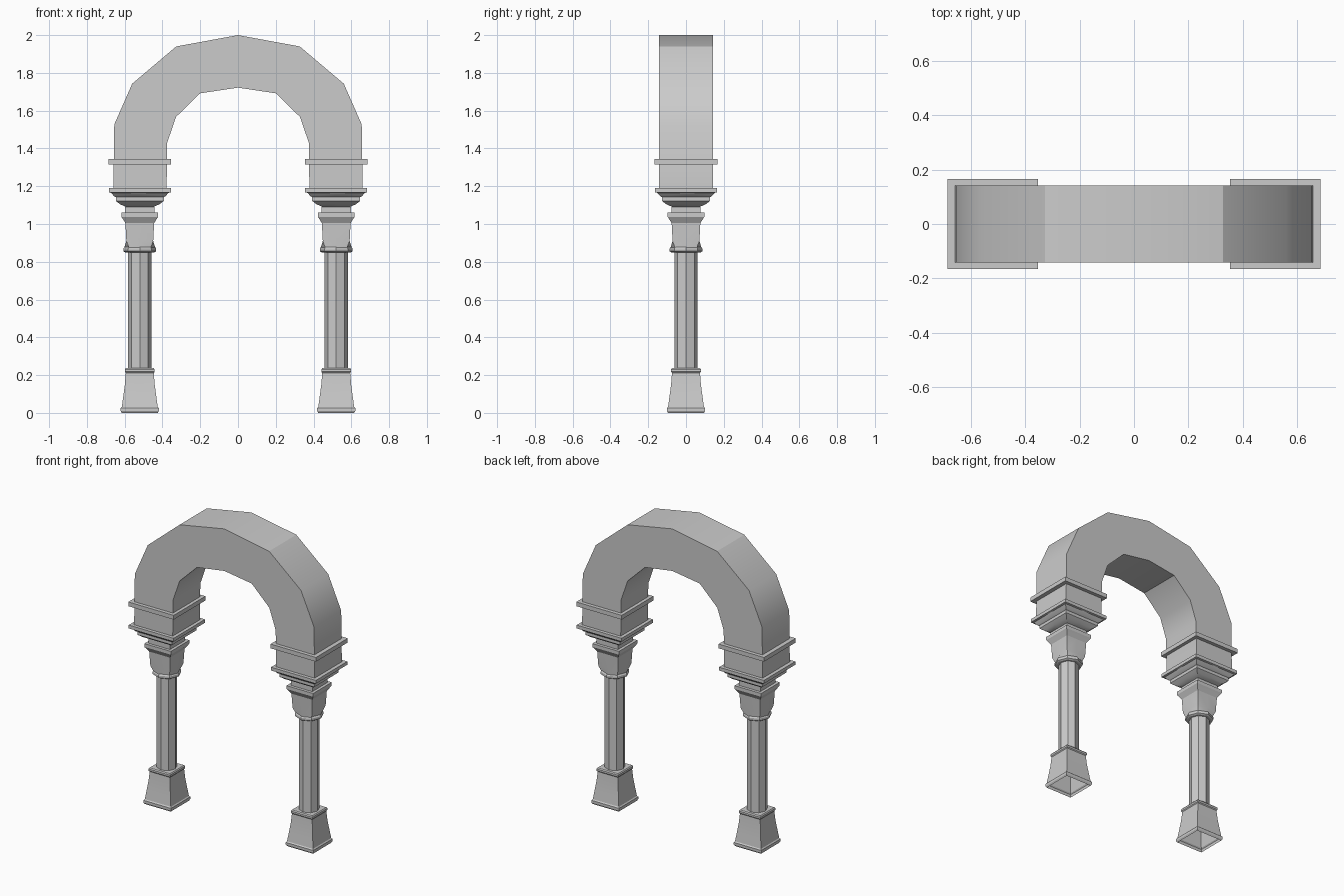
import bpy, bmesh, math

if "Cube" in bpy.data.objects:
    bpy.data.objects.remove(bpy.data.objects["Cube"])

CX = 0.52  # column centre distance from the middle


def finish(name, bm, mirror=True):
    bmesh.ops.recalc_face_normals(bm, faces=bm.faces)
    me = bpy.data.meshes.new(name)
    bm.to_mesh(me)
    bm.free()
    ob = bpy.data.objects.new(name, me)
    bpy.context.collection.objects.link(ob)
    if mirror:
        ob.modifiers.new("mirror", "MIRROR")
    bpy.ops.object.select_all(action="DESELECT")
    ob.select_set(True)
    bpy.context.view_layer.objects.active = ob
    bpy.ops.object.shade_smooth_by_angle(angle=math.radians(29))
    return ob


def loft(name, profile, cap_bottom=True):
    """Stack of 8-point rings: (half width, z, is_square)."""
    bm = bmesh.new()
    rings = []
    for r, z, square in profile:
        ring = []
        for i in range(8):
            a = i * math.pi / 4
            k = r * (math.sqrt(2) if square and i % 2 else 1)
            ring.append(bm.verts.new((CX + k * math.cos(a), k * math.sin(a), z)))
        rings.append(ring)
    for lo, hi in zip(rings, rings[1:]):
        for i in range(8):
            j = (i + 1) % 8
            bm.faces.new((lo[i], lo[j], hi[j], hi[i]))
    bm.faces.new(rings[-1])
    if cap_bottom:
        bm.faces.new(rings[0])
    return finish(name, bm)


# Flared square base, open underneath
loft("column_base", [
    (0.095, 0, True), (0.101, 0.01, True), (0.101, 0.025, True), (0.095, 0.032, True),
    (0.087, 0.09, True), (0.079, 0.15, True), (0.074, 0.212, True),
    (0.079, 0.218, True), (0.079, 0.23, True), (0.074, 0.237, True)], False)

# Eight-sided shaft
loft("column_shaft", [(0.062, 0.23, False), (0.062, 0.86, False)])

# Ring below the capital
loft("column_ring", [
    (0.078, 0.85, False), (0.087, 0.856, False), (0.087, 0.87, False), (0.08, 0.88, False)])

# Capital block, turning from eight sides to square, with moulded top
loft("capital", [
    (0.082, 0.875, False), (0.071, 0.91, True), (0.076, 1.005, True),
    (0.093, 1.032, True), (0.097, 1.038, True), (0.097, 1.06, True),
    (0.078, 1.06, True), (0.078, 1.09, True)])

# Stepped slab carrying the arch
loft("impost", [
    (0.072, 1.09, True), (0.105, 1.105, True), (0.127, 1.122, True), (0.127, 1.142, True),
    (0.135, 1.146, True), (0.152, 1.165, True), (0.164, 1.168, True), (0.164, 1.19, True)])

# Thin band around each arch foot
loft("arch_band", [(0.166, 1.315, True), (0.166, 1.343, True)])

# Arch: matched outer and inner outlines from right foot over the top
outer = [(0.66, 1.185), (0.655, 1.527), (0.56, 1.743), (0.327, 1.94), (0, 2.0)]
inner = [(0.378, 1.185), (0.375, 1.43), (0.328, 1.567), (0.2, 1.692), (0, 1.722)]
outer += [(-x, z) for x, z in outer[-2::-1]]
inner += [(-x, z) for x, z in inner[-2::-1]]
bm = bmesh.new()
sections = []
for (xo, zo), (xi, zi) in zip(outer, inner):
    sections.append([bm.verts.new(p) for p in (
        (xo, -0.142, zo), (xo, 0.142, zo), (xi, 0.142, zi), (xi, -0.142, zi))])
for a, b in zip(sections, sections[1:]):
    for i in range(4):
        j = (i + 1) % 4
        bm.faces.new((a[i], a[j], b[j], b[i]))
bm.faces.new(sections[0])
bm.faces.new(sections[-1])
finish("arch", bm, False)
